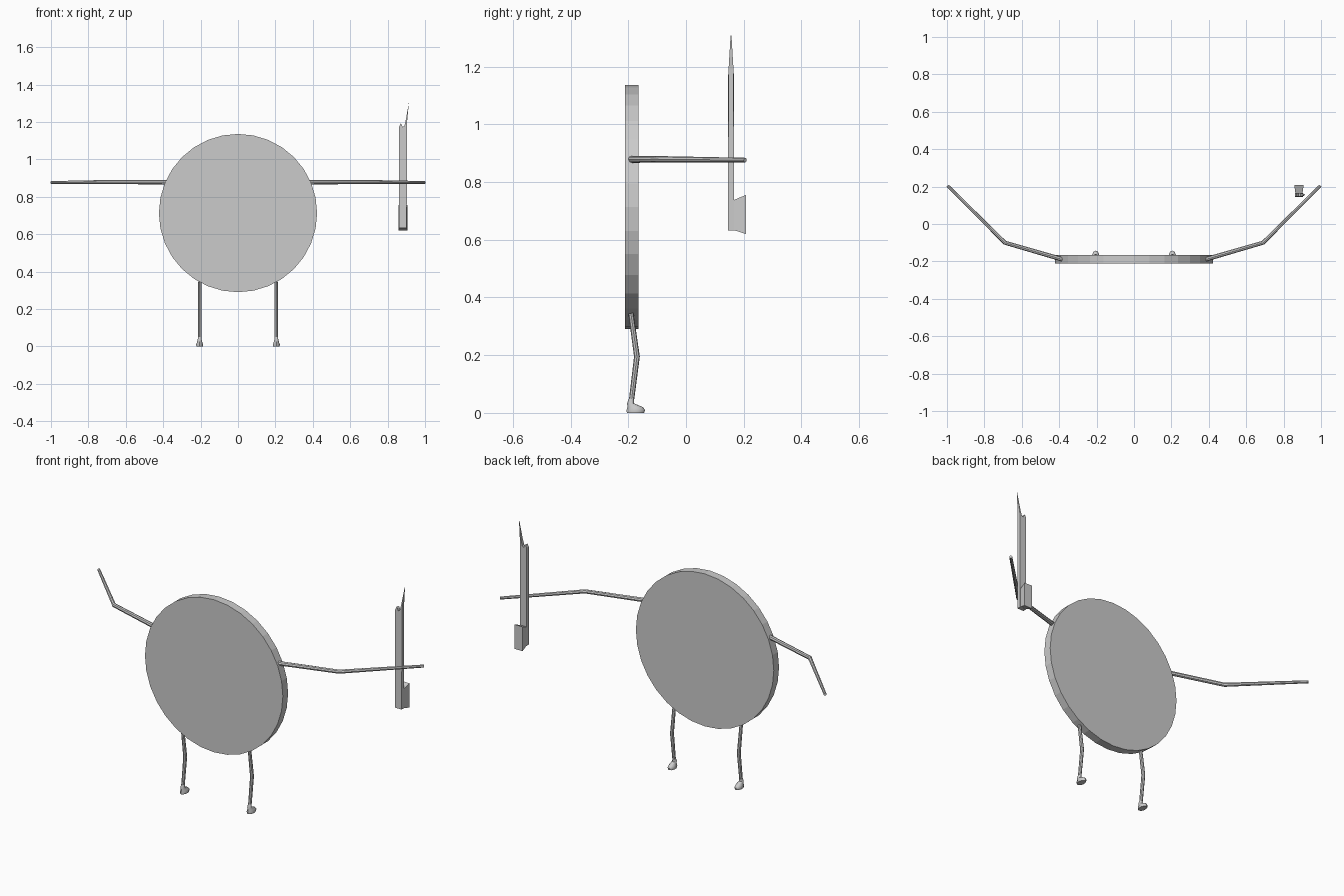
import bpy, bmesh, math
from mathutils import Vector

cube = bpy.data.objects.get("Cube")
if cube:
    bpy.data.objects.remove(cube, do_unlink=True)

grey = bpy.data.materials.new("plain_grey")
grey.use_nodes = True
grey.diffuse_color = (0.6, 0.6, 0.6, 1)
grey.node_tree.nodes["Principled BSDF"].inputs["Base Color"].default_value = (0.6, 0.6, 0.6, 1)


def finish(obj, smooth):
    """Give the part its material and shading."""
    obj.data.materials.clear()
    obj.data.materials.append(grey)
    bpy.ops.object.select_all(action="DESELECT")
    obj.select_set(True)
    bpy.context.view_layer.objects.active = obj
    if smooth:
        bpy.ops.object.shade_smooth_by_angle(angle=math.radians(40))
    return obj


def from_bmesh(name, bm, smooth=False):
    bmesh.ops.recalc_face_normals(bm, faces=bm.faces)
    mesh = bpy.data.meshes.new(name)
    bm.to_mesh(mesh)
    bm.free()
    obj = bpy.data.objects.new(name, mesh)
    bpy.context.collection.objects.link(obj)
    return finish(obj, smooth)


def limb(name, points, radii):
    """Bent tapering tube through the points."""
    curve = bpy.data.curves.new(name, "CURVE")
    curve.dimensions = "3D"
    curve.bevel_depth = 1
    curve.bevel_resolution = 2
    curve.use_fill_caps = True
    spline = curve.splines.new("POLY")
    spline.points.add(len(points) - 1)
    for p, co, r in zip(spline.points, points, radii):
        p.co = (*co, 1)
        p.radius = r
    obj = bpy.data.objects.new(name, curve)
    bpy.context.collection.objects.link(obj)
    bpy.ops.object.select_all(action="DESELECT")
    obj.select_set(True)
    bpy.context.view_layer.objects.active = obj
    bpy.ops.object.convert(target="MESH")
    return finish(bpy.context.view_layer.objects.active, True)


def loft(name, rings, smooth=False):
    """Skin between rings of equal point count and cap both ends."""
    bm = bmesh.new()
    loops = [[bm.verts.new(p) for p in ring] for ring in rings]
    n = len(loops[0])
    for a, b in zip(loops, loops[1:]):
        for i in range(n):
            j = (i + 1) % n
            bm.faces.new((a[i], a[j], b[j], b[i]))
    bm.faces.new(loops[0])
    bm.faces.new(loops[-1])
    return from_bmesh(name, bm, smooth)


def foot(name, x):
    # z, centre y, half width, half length
    levels = [(0, -0.175, 0.018, 0.030), (0.010, -0.174, 0.020, 0.032),
              (0.020, -0.176, 0.016, 0.027), (0.033, -0.192, 0.012, 0.012),
              (0.050, -0.189, 0.009, 0.009)]
    turns = [math.tau * (i + 0.5) / 10 for i in range(10)]
    loft(name, [[(x + w * math.cos(t), y + l * math.sin(t), z) for t in turns]
                for z, y, w, l in levels], True)


# Round flat body
bpy.ops.mesh.primitive_cylinder_add(vertices=32, radius=0.423, depth=0.046,
                                    location=(0, -0.188, 0.713),
                                    rotation=(math.pi / 2, 0, 0))
body = bpy.context.object
body.name = "disc_body"
finish(body, False)

# Arms, legs and feet on both sides
for side, s in (("left", 1), ("right", -1)):
    limb(side + "_arm", [(s * 0.37, -0.193, 0.878), (s * 0.69, -0.10, 0.879),
                         (s * 0.997, 0.205, 0.876)], (0.012, 0.011, 0.008))
    limb(side + "_leg", [(s * 0.205, -0.191, 0.345), (s * 0.205, -0.170, 0.195),
                         (s * 0.205, -0.190, 0.035)], (0.009, 0.010, 0.009))
    foot(side + "_foot", s * 0.205)

# Blade with a short prong and a long point, thinning towards the top
outline = [(0.862, 0.632), (0.902, 0.632), (0.903, 1.19), (0.914, 1.308),
           (0.898, 1.215), (0.890, 1.18), (0.880, 1.172), (0.875, 1.186),
           (0.869, 1.192), (0.862, 1.175)]


def blade_side(direction):
    return [(x, 0.156 + direction * (0.011 - 0.06 * max(0, z - 1.15)), z) for x, z in outline]


loft("blade", [blade_side(-1), blade_side(1)])

# Flared block behind the foot of the blade: y, half width, bottom, top
loft("handle_block", [[(0.882 - w, y, lo), (0.882 + w, y, lo), (0.882 + w, y, hi), (0.882 - w, y, hi)]
                      for y, w, lo, hi in ((0.166, 0.019, 0.633, 0.738),
                                           (0.208, 0.025, 0.620, 0.755))])
